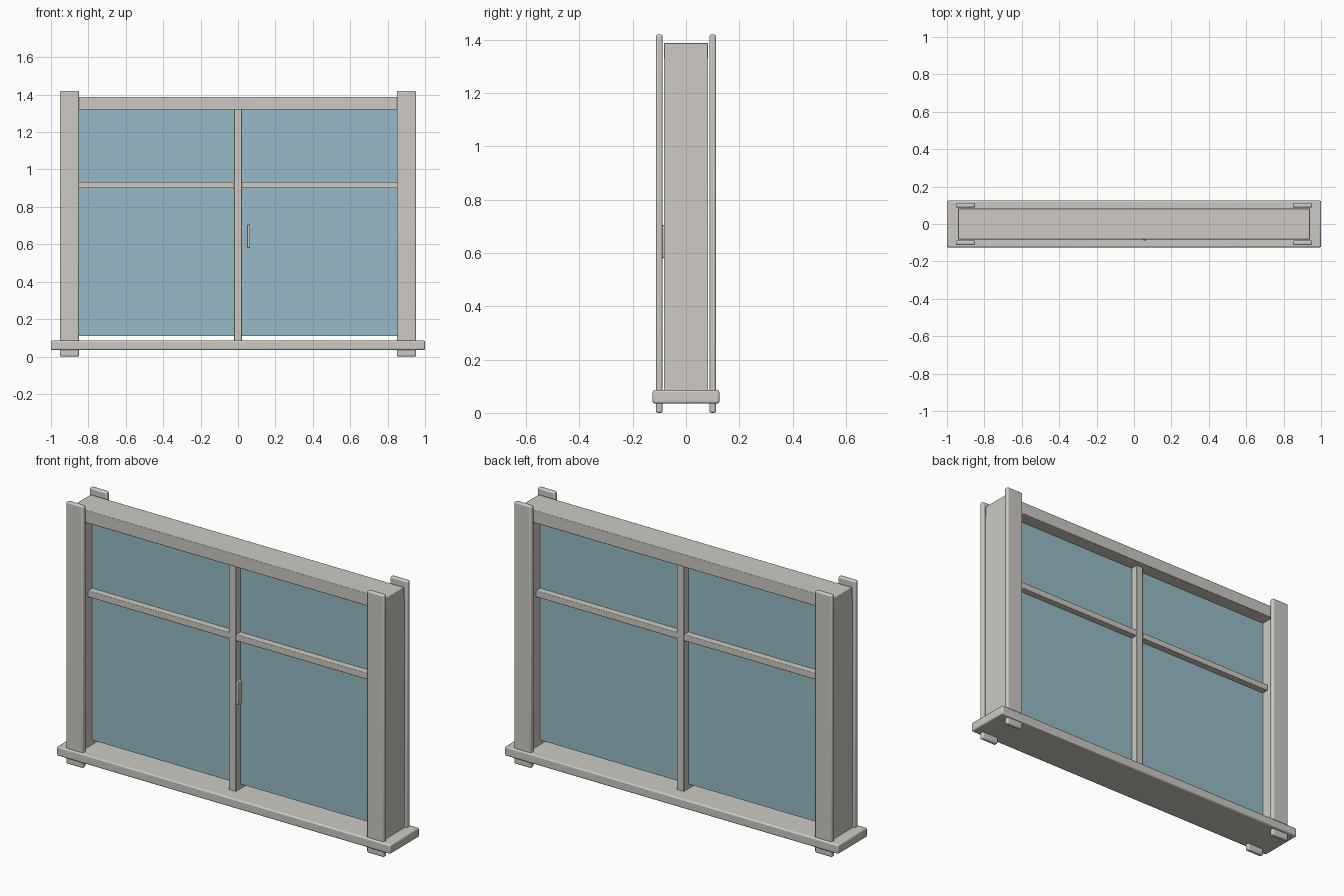
import bpy

cube = bpy.data.objects.get("Cube")
if cube:
    bpy.data.objects.remove(cube, do_unlink=True)


def make_material(name, rgb):
    mat = bpy.data.materials.new(name)
    mat.use_nodes = True
    color = (*rgb, 1.0)
    mat.diffuse_color = color
    mat.node_tree.nodes["Principled BSDF"].inputs["Base Color"].default_value = color
    return mat


FRAME = make_material("warm_grey_frame", (0.61, 0.59, 0.55))
GLASS = make_material("blue_glass", (0.31, 0.50, 0.57))


def box(name, x, y, z, mat=FRAME, bevel=0.003, segments=2):
    """Axis-aligned box from (min, max) ranges, with softened edges."""
    ranges = (x, y, z)
    bpy.ops.mesh.primitive_cube_add(size=1, location=[(a + b) / 2 for a, b in ranges])
    obj = bpy.context.object
    obj.name = name
    obj.scale = [b - a for a, b in ranges]
    bpy.ops.object.transform_apply(location=False, rotation=False, scale=True)
    obj.data.materials.append(mat)
    if bevel:
        mod = obj.modifiers.new("soft_edges", 'BEVEL')
        mod.width = bevel
        mod.segments = segments
        bpy.ops.object.shade_smooth_by_angle()
    return obj


OUTER, INNER, DEPTH = 0.94, 0.87, 0.082   # frame box half sizes
SILL_TOP, HEAD_BOTTOM, HEAD_TOP = 0.085, 1.32, 1.388

# Sill slab
box("sill", (-1, 1), (-0.125, 0.125), (0.035, SILL_TOP), bevel=0.007)

# Head rail and side jambs
box("head_rail", (-OUTER, OUTER), (-DEPTH, DEPTH), (HEAD_BOTTOM, HEAD_TOP))
for side, s in (("left", 1), ("right", -1)):
    box(f"{side}_jamb", sorted((s * INNER, s * OUTER)), (-DEPTH, DEPTH),
        (0.06, HEAD_BOTTOM + 0.01), bevel=0)
    # Upright trim boards on both faces, running through the sill
    for face, f in (("front", -1), ("back", 1)):
        box(f"{face}_{side}_trim", sorted((s * 0.85, s * 0.953)),
            sorted((f * 0.088, f * 0.113)), (0, 1.42), bevel=0.008, segments=3)

# Glass pane, stopping just above the sill
box("glass_pane", (-INNER, INNER), (-0.008, 0.008), (0.11, HEAD_BOTTOM), GLASS, bevel=0)

# Glazing bars
box("upright_bar", (-0.021, 0.021), (-0.048, 0.048), (SILL_TOP - 0.005, HEAD_BOTTOM + 0.005))
box("cross_bar", (-INNER, INNER), (-0.045, 0.045), (0.9, 0.934))

# Handle on the front
box("handle", (0.049, 0.065), (-0.088, -0.055), (0.58, 0.705))
